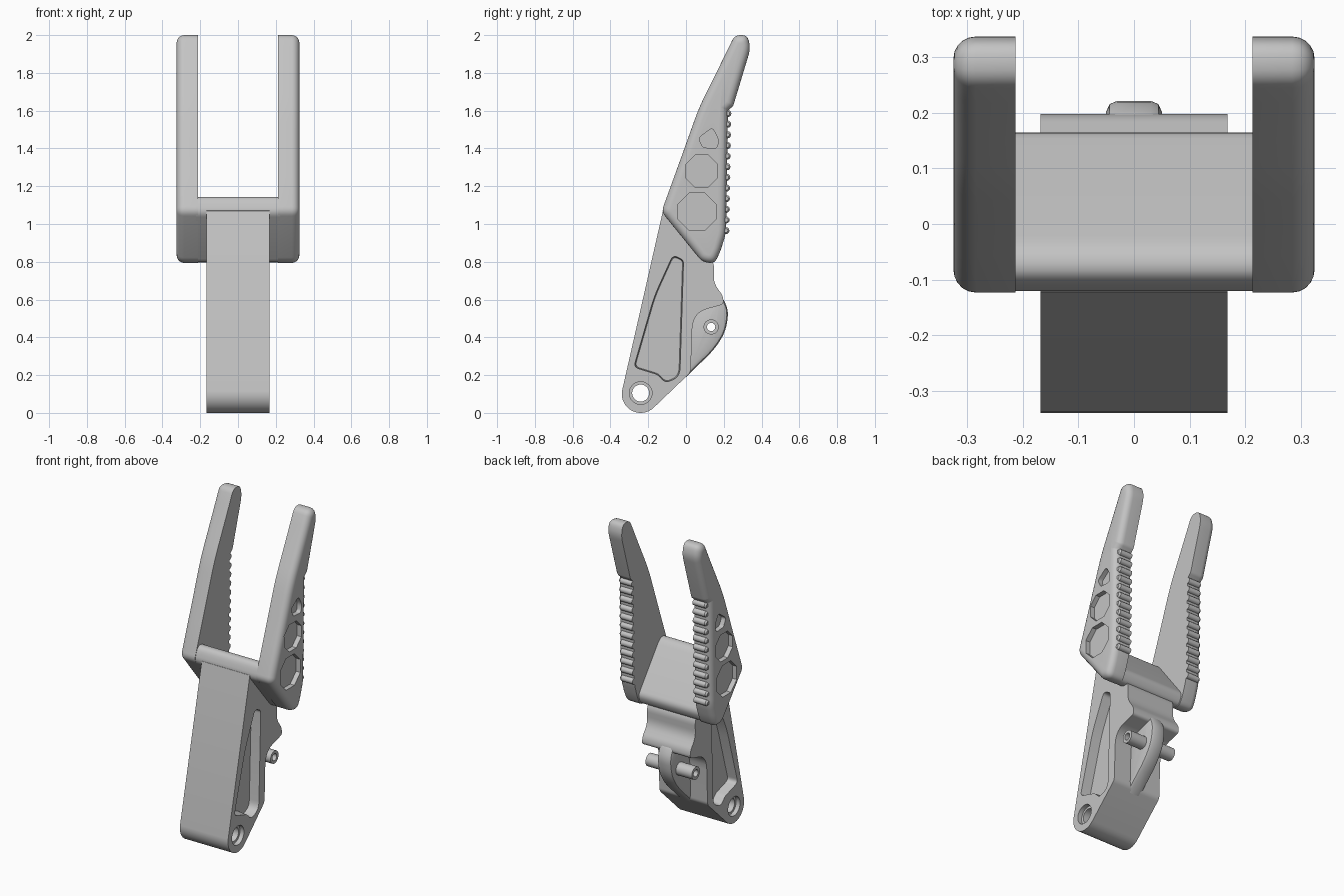
import bpy, bmesh, math
from mathutils import Vector

old = bpy.data.objects.get("Cube")
if old:
    bpy.data.objects.remove(old, do_unlink=True)

grey = bpy.data.materials.new("light_grey")
grey.use_nodes = True
grey.diffuse_color = (0.55, 0.55, 0.55, 1)
grey.node_tree.nodes["Principled BSDF"].inputs["Base Color"].default_value = (0.55, 0.55, 0.55, 1)


def outline(corners, inset=0.0, steps=5):
    """Closed (y, z, cut) outline, counter-clockwise, offset inwards, corners rounded."""
    pts = [Vector(c[:2]) for c in corners]
    n = len(pts)
    moved = []
    for i, p in enumerate(pts):
        a = (p - pts[i - 1]).normalized()
        b = (pts[(i + 1) % n] - p).normalized()
        na, nb = Vector((-a.y, a.x)), Vector((-b.y, b.x))
        moved.append(p + (na + nb) / (1 + na.dot(nb)) * inset)
    result = []
    for i, p in enumerate(moved):
        cut = corners[i][2]
        if not cut:
            result.append(p)
            continue
        before, after = moved[i - 1] - p, moved[(i + 1) % n] - p
        size = max(cut - inset * 0.5, 0.003)
        start = p + before.normalized() * min(size, before.length * 0.45)
        end = p + after.normalized() * min(size, after.length * 0.45)
        for k in range(steps + 1):
            t = k / steps
            result.append(start * (1 - t) ** 2 + p * 2 * t * (1 - t) + end * t * t)
    return result


def prism(name, corners, rings):
    """Loft the outline along x through (x, inset) rings."""
    bm = bmesh.new()
    loops = [[bm.verts.new((x, p.x, p.y)) for p in outline(corners, inset)]
             for x, inset in rings]
    for low, high in zip(loops, loops[1:]):
        for i in range(len(low)):
            bm.faces.new((low[i - 1], low[i], high[i], high[i - 1]))
    bm.faces.new(loops[0])
    bm.faces.new(loops[-1])
    bmesh.ops.recalc_face_normals(bm, faces=bm.faces)
    mesh = bpy.data.meshes.new(name)
    bm.to_mesh(mesh)
    bm.free()
    mesh.materials.append(grey)
    obj = bpy.data.objects.new(name, mesh)
    bpy.context.collection.objects.link(obj)
    return obj


def ring(y, z, r, count=32, turn=0.0):
    return [(y + r * math.cos(turn + math.tau * i / count),
             z + r * math.sin(turn + math.tau * i / count), 0) for i in range(count)]


def span(half):
    return [(-half, 0), (half, 0)]


def select_only(obj):
    bpy.ops.object.select_all(action='DESELECT')
    obj.select_set(True)
    bpy.context.view_layer.objects.active = obj


def carve(obj, corners, rings):
    cutter = prism("cutter", corners, rings)
    cutter.hide_render = True
    mod = obj.modifiers.new("carve", 'BOOLEAN')
    mod.operation, mod.solver, mod.object = 'DIFFERENCE', 'EXACT', cutter
    select_only(obj)
    bpy.ops.object.modifier_apply(modifier=mod.name)
    bpy.data.objects.remove(cutter, do_unlink=True)


def smooth(obj):
    select_only(obj)
    bpy.ops.object.shade_smooth_by_angle(angle=math.radians(32))


HALF = 0.168      # handle half width
INNER = 0.213     # inner face of the prongs
OUTER = 0.325     # outer face of the prongs
SOFT = 0.04       # rounding of the prong's outer rim

# Handle with a rounded pivot end and a stepped back
pivot = [(-0.24 + 0.1 * math.cos(a), 0.1 + 0.1 * math.sin(a), 0)
         for a in (math.radians(170 + 145 * i / 14) for i in range(15))]
handle = prism("handle", pivot + [
    (0.025, 0.215, 0.02), (0.035, 0.53, 0.09), (0.2, 0.575, 0.02),
    (0.195, 0.62, 0.02), (0.145, 0.69, 0.04), (0.15, 0.79, 0.03),
    (0.1, 0.86, 0), (-0.06, 1.08, 0), (-0.122, 1.07, 0)], span(HALF))

# Bridge between the prongs, sloping down to the back
bridge = prism("bridge", [
    (0.09, 0.8, 0.02), (0.145, 0.795, 0.03), (0.172, 0.86, 0.03),
    (-0.045, 1.143, 0.04), (-0.1, 1.143, 0.04), (-0.127, 1.06, 0.03)],
    span(INNER + 0.01))

# Side pockets and pivot hole of the handle
pocket = [(-0.15, 0.2, 0.02), (-0.11, 0.155, 0.03), (-0.03, 0.19, 0.05),
          (-0.01, 0.81, 0.02), (-0.07, 0.84, 0.03), (-0.17, 0.62, 0.06),
          (-0.28, 0.24, 0.03)]
for side in (-1, 1):
    carve(handle, pocket, [(side * 0.105, 0.008), (side * 0.2, 0)])
    carve(handle, ring(-0.24, 0.105, 0.06), [(side * 0.14, 0), (side * 0.2, 0)])
carve(handle, ring(-0.24, 0.105, 0.045), span(0.3))

# Rear tab with a hollow cross pin
tab = prism("rear_tab", [
    (0.0, 0.19, 0), (0.15, 0.335, 0.06), (0.21, 0.43, 0.05), (0.226, 0.54, 0.04),
    (0.19, 0.62, 0.03), (0.1, 0.62, 0), (0.0, 0.5, 0)],
    [(-0.05, 0.02), (-0.044, 0.006), (-0.03, 0), (0.03, 0), (0.044, 0.006), (0.05, 0.02)])
pin = prism("cross_pin", ring(0.133, 0.455, 0.04), span(0.162))
for obj in (tab, pin):
    carve(obj, ring(0.133, 0.455, 0.022), span(0.3))

for obj in (handle, bridge, tab, pin):
    smooth(obj)

# Prongs: flat inside, rounded rim outside, recesses and grip ridges
prong_shape = [
    (0.085, 0.8, 0.03), (0.15, 0.79, 0.04), (0.18, 0.85, 0.03), (0.212, 0.95, 0.04),
    (0.222, 1.6, 0.01), (0.25, 1.625, 0.01), (0.342, 1.93, 0.04), (0.325, 2.0, 0.03),
    (0.258, 2.0, 0.03), (0.185, 1.85, 0.08), (0.07, 1.62, 0.08), (-0.03, 1.34, 0.08),
    (-0.13, 1.065, 0.03)]
eighth = math.pi / 8
recesses = [ring(0.058, 1.065, 0.108, 8, eighth), ring(0.083, 1.28, 0.092, 8, eighth),
            [(0.09, 1.405, 0.01), (0.165, 1.4, 0.02), (0.172, 1.45, 0.02),
             (0.14, 1.51, 0.02), (0.065, 1.455, 0.02)]]
for side, label in ((1, "left"), (-1, "right")):
    rim = [(side * INNER, 0)]
    for k in range(6):
        a = math.pi / 2 * k / 5
        rim.append((side * (OUTER - SOFT + SOFT * math.sin(a)), SOFT * (1 - math.cos(a))))
    prong = prism(label + "_prong", prong_shape, rim)
    for shape in recesses:
        carve(prong, shape, [(side * (OUTER - 0.03), 0), (side * 0.4, 0)])
    smooth(prong)
    for i in range(12):
        t = i / 11
        ridge = prism(f"{label}_grip_ridge_{i + 1}",
                      ring(0.211 + 0.01 * t, 0.965 + 0.62 * t, 0.019, 12),
                      [(side * INNER, 0), (side * 0.295, 0), (side * 0.305, 0.008)])
        smooth(ridge)
